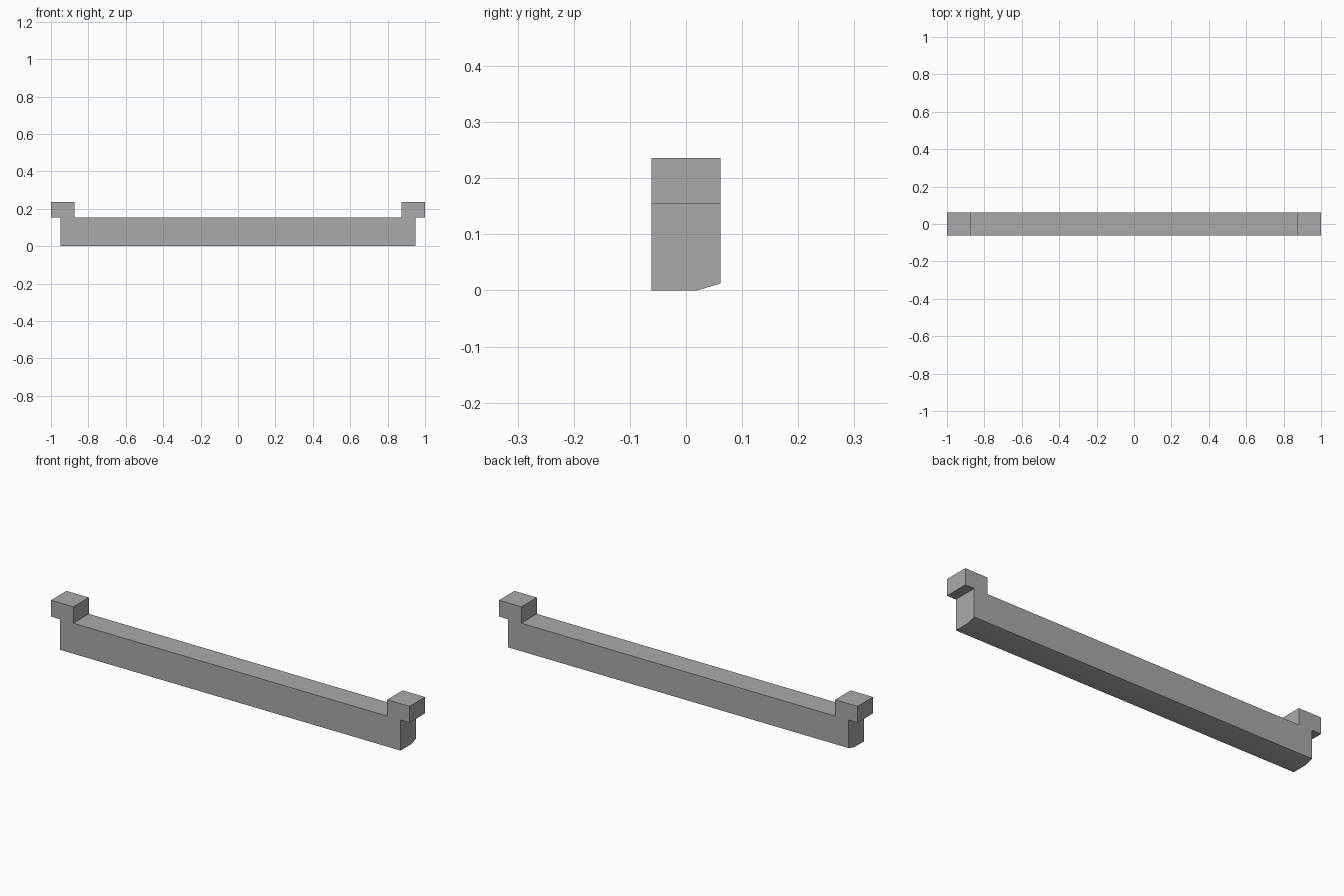
import bpy
import bmesh
from mathutils import Vector

cube = bpy.data.objects.get("Cube")
if cube:
    bpy.data.objects.remove(cube, do_unlink=True)

# Main sizes
HALF_DEPTH = 0.0615
BODY_X, HOOK_IN, HOOK_OUT = 0.95, 0.875, 1.0
BODY_TOP, HOOK_TOP = 0.154, 0.2365
SLOPE_Y, SLOPE_RISE = 0.019, 0.0125

# Plain grey material
grey = bpy.data.materials.new("plain_grey")
grey.use_nodes = True
colour = (0.4, 0.4, 0.4, 1)
grey.diffuse_color = colour
grey.node_tree.nodes["Principled BSDF"].inputs["Base Color"].default_value = colour

# Outline of the bar with a raised hook at each end, mirrored in x
half = [(BODY_X, 0), (BODY_X, BODY_TOP), (HOOK_OUT, BODY_TOP),
        (HOOK_OUT, HOOK_TOP), (HOOK_IN, HOOK_TOP), (HOOK_IN, BODY_TOP)]
outline = half + [(-x, z) for x, z in reversed(half)]

# Extrude the outline from front to back
bm = bmesh.new()
front = bm.faces.new([bm.verts.new((x, -HALF_DEPTH, z)) for x, z in outline])
back = bmesh.ops.extrude_face_region(bm, geom=[front], use_keep_orig=True)["geom"]
bmesh.ops.translate(bm, vec=(0, 2 * HALF_DEPTH, 0),
                    verts=[v for v in back if isinstance(v, bmesh.types.BMVert)])
bmesh.ops.recalc_face_normals(bm, faces=bm.faces[:])

# Slope the rear strip of the underside upwards
bmesh.ops.bisect_plane(bm, geom=bm.verts[:] + bm.edges[:] + bm.faces[:],
                       plane_co=Vector((0, SLOPE_Y, 0)), plane_no=Vector((0, 1, 0)))
for v in bm.verts:
    if v.co.z < 0.001 and v.co.y > SLOPE_Y + 0.01:
        v.co.z = SLOPE_RISE
bmesh.ops.recalc_face_normals(bm, faces=bm.faces[:])

mesh = bpy.data.meshes.new("hooked_bar")
bm.to_mesh(mesh)
bm.free()
mesh.materials.append(grey)
bar = bpy.data.objects.new("hooked_bar", mesh)
bpy.context.collection.objects.link(bar)

# Soft shading across the shallow underside slope only
bpy.ops.object.select_all(action='DESELECT')
bar.select_set(True)
bpy.context.view_layer.objects.active = bar
bpy.ops.object.shade_smooth_by_angle(angle=0.52)
